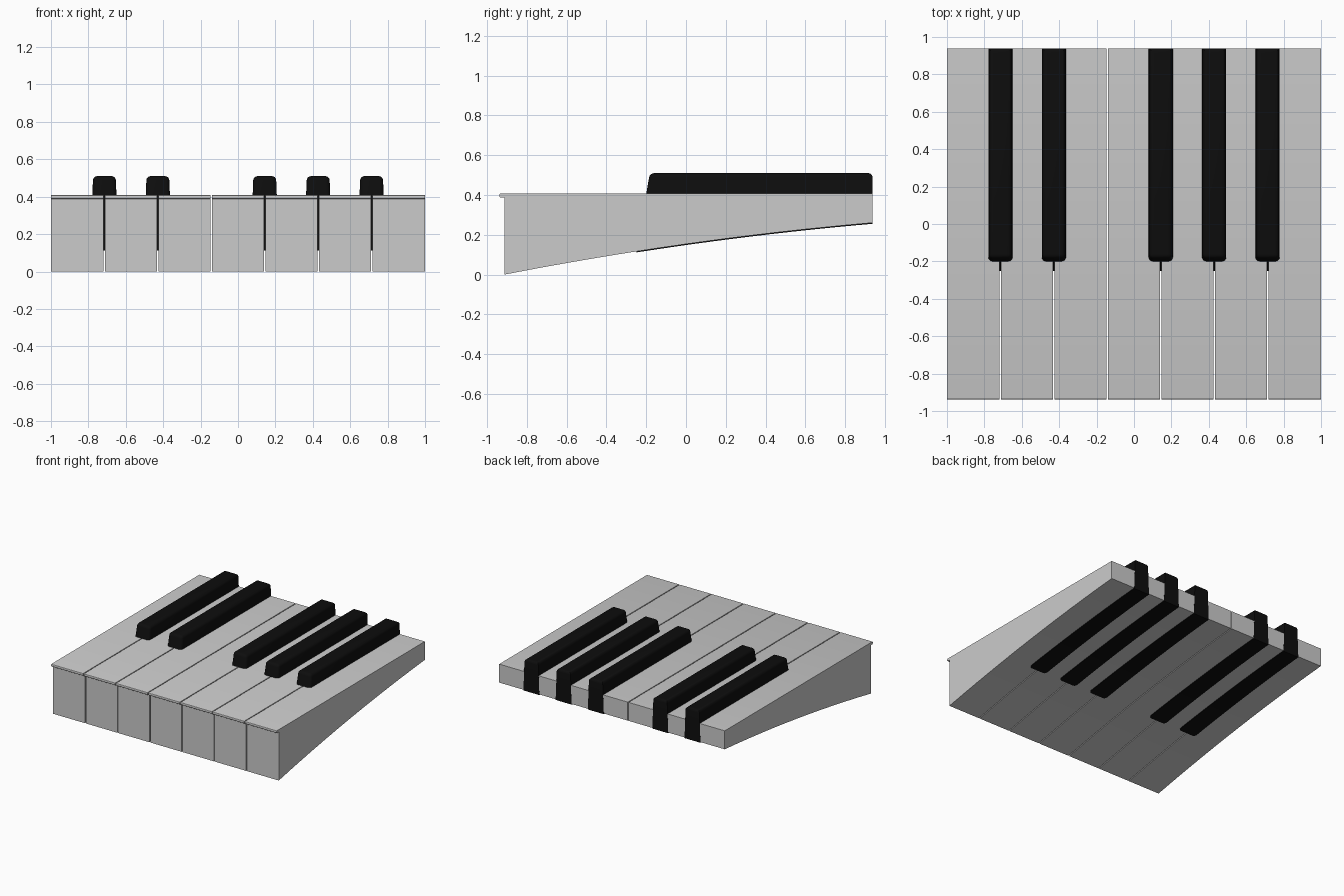
import bpy, bmesh

if "Cube" in bpy.data.objects:
    bpy.data.objects.remove(bpy.data.objects["Cube"])

BACK, FRONT, LIP = 0.9375, -0.912, -0.9375
PITCH, GAP = 2 / 7, 0.007


def underside(y):
    """Gently curved bottom line shared by all keys."""
    t = (y - FRONT) / (BACK - FRONT)
    return 0.26 * t + 0.1 * t * (1 - t)


def underside_points(y0, y1, drop=0.0, n=12):
    ys = [y0 + (y1 - y0) * i / n for i in range(n + 1)]
    return [(y, underside(y) - drop) for y in ys]


def prism(profile, cx, half_width):
    """Extrude a y-z profile across x; half_width is a function of z."""
    bm = bmesh.new()
    sides = [[bm.verts.new((cx + s * half_width(z), y, z)) for y, z in profile]
             for s in (-1, 1)]
    left, right = sides
    bm.faces.new(left)
    bm.faces.new(right[::-1])
    n = len(profile)
    for i in range(n):
        j = (i + 1) % n
        bm.faces.new((left[j], left[i], right[i], right[j]))
    bmesh.ops.recalc_face_normals(bm, faces=bm.faces)
    return bm


def finish(bm, name, mat=None):
    mesh = bpy.data.meshes.new(name)
    bm.to_mesh(mesh)
    bm.free()
    ob = bpy.data.objects.new(name, mesh)
    bpy.context.collection.objects.link(ob)
    if mat:
        mesh.materials.append(mat)
    bpy.ops.object.select_all(action='DESELECT')
    ob.select_set(True)
    bpy.context.view_layer.objects.active = ob
    bpy.ops.object.shade_smooth_by_angle(angle=0.6)
    return ob


black = bpy.data.materials.new("black")
black.diffuse_color = (0.004, 0.004, 0.004, 1)
black.use_nodes = True
black.node_tree.nodes["Principled BSDF"].inputs["Base Color"].default_value = black.diffuse_color

# White keys: wedge body with a small rounded lip at the front
white_profile = underside_points(FRONT, BACK) + [
    (BACK, 0.408), (LIP, 0.408), (LIP, 0.388), (FRONT, 0.388)]
for i in range(7):
    left = -1 + i * PITCH + (GAP / 2 if i else 0)
    right = -1 + (i + 1) * PITCH - (GAP / 2 if i < 6 else 0)
    w = (right - left) / 2
    bm = prism(white_profile, (left + right) / 2, lambda z: w)
    lip_edges = [e for e in bm.edges if all(v.co.y < LIP + 1e-4 for v in e.verts)
                 and abs(e.verts[0].co.z - e.verts[1].co.z) < 1e-4]
    bmesh.ops.bevel(bm, geom=lip_edges, offset=0.005, segments=3, profile=0.5,
                    affect='EDGES')
    finish(bm, f"white_key_{i + 1}")

# Black keys: tapered bars with sloped front, running down through the bed
TOP, BLACK_BACK = 0.51, BACK + 0.0005
black_profile = underside_points(-0.25, BLACK_BACK, 0.005) + [
    (BLACK_BACK, TOP), (-0.182, TOP)]
for n, boundary in enumerate((1, 2, 4, 5, 6)):
    bm = prism(black_profile, -1 + boundary * PITCH,
               lambda z: 0.0645 - 0.04 * (z - 0.41))
    top_front = [e for e in bm.edges
                 if all(v.co.z > TOP - 1e-4 for v in e.verts)
                 or (all(v.co.y < -0.17 for v in e.verts)
                     and abs(e.verts[0].co.z - e.verts[1].co.z) > 0.2)]
    bmesh.ops.bevel(bm, geom=top_front, offset=0.022, segments=4, profile=0.5,
                    affect='EDGES')
    finish(bm, f"black_key_{n + 1}", black)
